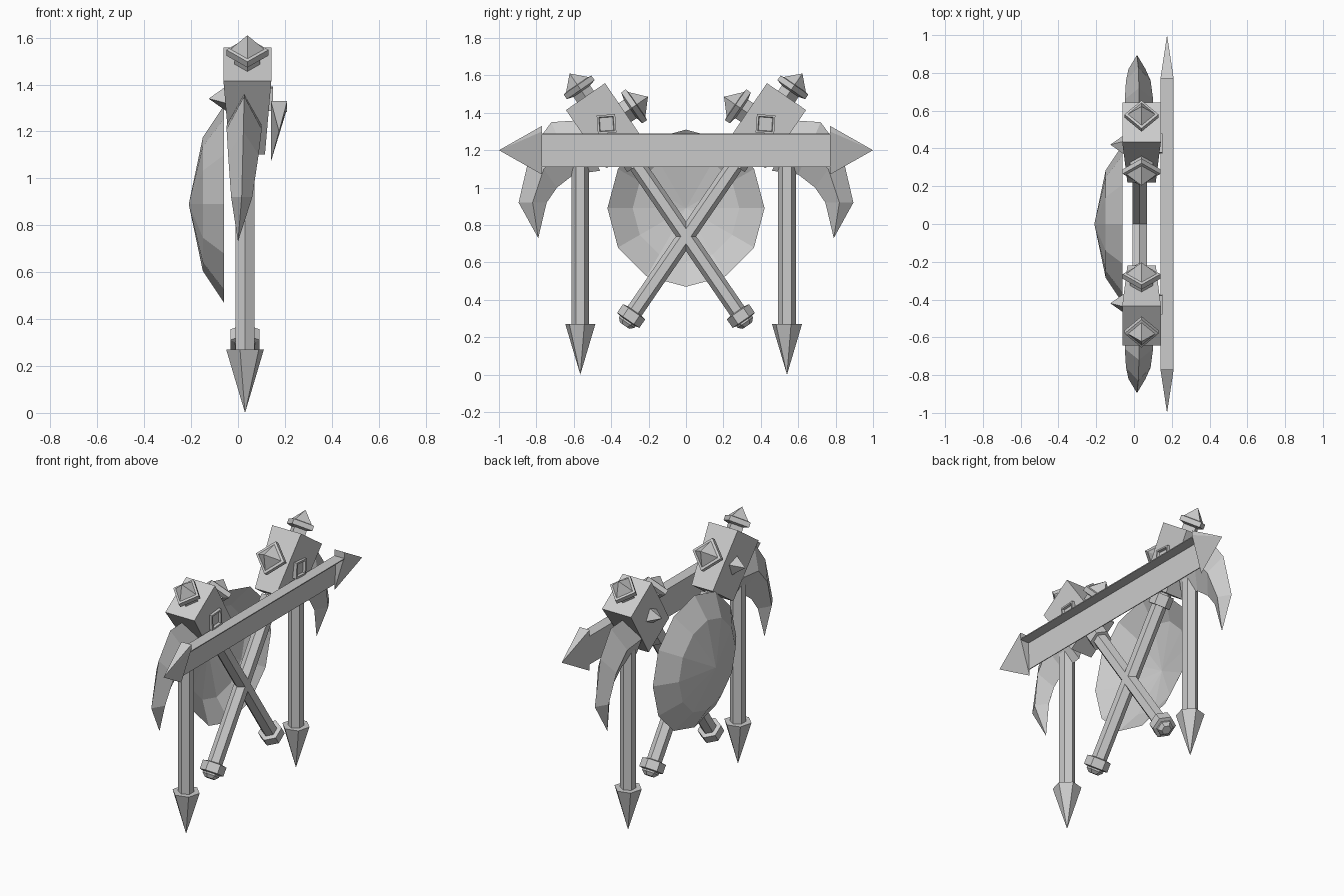
import bpy, bmesh, math
from mathutils import Vector

cube = bpy.data.objects.get("Cube")
if cube:
    bpy.data.objects.remove(cube)

grey = bpy.data.materials.new("plain grey")
grey.use_nodes = True
grey.diffuse_color = (0.6, 0.6, 0.6, 1)
bsdf = next(n for n in grey.node_tree.nodes if n.type == 'BSDF_PRINCIPLED')
bsdf.inputs["Base Color"].default_value = grey.diffuse_color
bsdf.inputs["Roughness"].default_value = 0.8


def loft(name, rings, caps=(True, True), mirror=False):
    """Skin a list of rings; a ring of one point closes to a tip."""
    bm = bmesh.new()
    loops = [[bm.verts.new(p) for p in ring] for ring in rings]
    for a, b in zip(loops, loops[1:]):
        n = max(len(a), len(b))
        for i in range(n):
            j = (i + 1) % n
            quad = [a[i % len(a)], a[j % len(a)], b[j % len(b)], b[i % len(b)]]
            bm.faces.new(list(dict.fromkeys(quad)))
    for loop, cap in zip((loops[0], loops[-1]), caps):
        if cap and len(loop) > 2:
            bm.faces.new(loop)
    bmesh.ops.recalc_face_normals(bm, faces=bm.faces)
    mesh = bpy.data.meshes.new(name)
    bm.to_mesh(mesh)
    bm.free()
    mesh.materials.append(grey)
    obj = bpy.data.objects.new(name, mesh)
    bpy.context.collection.objects.link(obj)
    if mirror:
        mod = obj.modifiers.new("mirror", 'MIRROR')
        mod.use_axis = (False, True, False)
        mod.use_mirror_merge = False
    return obj


def turned(name, origin, axis, profile, sides, phase=0, **kw):
    """Faceted turned shape: profile holds (distance along axis, radius)."""
    origin, axis = Vector(origin), Vector(axis).normalized()
    e1 = Vector((1, 0, 0)) if abs(axis.x) < 0.9 else Vector((0, 1, 0))
    e2 = axis.cross(e1)
    rings = []
    for t, r in profile:
        c = origin + axis * t
        angles = [math.radians(phase + 360 * i / sides) for i in range(sides)]
        rings.append([c + (e1 * math.cos(a) + e2 * math.sin(a)) * r for a in angles]
                     if r else [c])
    return loft(name, rings, **kw)


# Open domed shield
turned("shield", (-0.06, 0, 0.89), (-1, 0, 0),
       [(0, 0.42), (0.09, 0.285), (0.15, 0)], 12, caps=(False, False))

# Crossed hammers, built on one side and mirrored
up = Vector((0, 0.566, 0.824))        # along the handle
side = Vector((0, -0.824, 0.566))     # towards the inner knob
cross = Vector((0.03, 0, 0.74))
turned("handle", cross, up, [(-0.52, 0.045), (0.6, 0.045)], 6, 30, mirror=True)
turned("pommel", cross, up, [(-0.58, 0.03), (-0.56, 0.05), (-0.55, 0.05), (-0.545, 0.072),
                             (-0.49, 0.072), (-0.485, 0.045)], 6, 30, mirror=True)
turned("handle_collar", cross, up, [(0.46, 0.065), (0.53, 0.065)], 6, 30, mirror=True)

centre = Vector((0.04, 0.43, 1.33))
X = Vector((1, 0, 0))


def rect(c, a, b):
    return [c + a + b, c - a + b, c - a - b, c + a - b]


loft("hammer_block", [rect(centre - up * 0.19, X * 0.075, side * 0.125),
                      rect(centre + up * 0.19, X * 0.102, side * 0.127)], mirror=True)

# Faceted knobs on the end and inner side of each block
knob = [(-0.01, 0.06), (0.035, 0.06), (0.045, 0.1), (0.075, 0.1), (0.078, 0.08), (0.15, 0)]
turned("end_knob", centre + up * 0.19, up, [(t, r * 0.9) for t, r in knob], 4, mirror=True)
turned("inner_knob", centre + side * 0.125, side, knob, 4, mirror=True)

# Studs on the broad faces
turned("back_spike", (-0.045, 0.42, 1.34), (-1, 0, 0), [(0, 0.06), (0.08, 0)], 4, 20,
       mirror=True)
turned("square_stud", (0.12, 0.425, 1.34), (1, 0, 0),
       [(0, 0.07), (0.03, 0.07), (0.03, 0.055), (0.015, 0.05)], 4, 41, mirror=True)

# Curved pick: ridge point, inner edge point, half width
pick = [((0.57, 1.36), (0.46, 1.09), 0.075), ((0.72, 1.35), (0.6, 1.07), 0.075),
        ((0.83, 1.2), (0.69, 1.0), 0.065), ((0.895, 0.92), (0.745, 0.92), 0.045)]
rings = []
for (oy, oz), (iy, iz), w in pick:
    my, mz = (oy + iy) / 2, (oz + iz) / 2
    cx = w * 0.35
    rings.append([(cx, oy, oz), (cx + w, my, mz), (cx, iy, iz), (cx - w, my, mz)])
rings.append([(0, 0.79, 0.73)])
loft("pick_blade", rings, mirror=True)

# Hanging arrows
for label, y in (("left", 0.54), ("right", -0.565)):
    turned(label + "_arrow_shaft", (0.03, y, 0.26), (0, 0, 1),
           [(0, 0.047), (0.92, 0.047)], 6, 30)
    turned(label + "_arrow_head", (0.03, y, 0), (0, 0, 1), [(0, 0), (0.27, 0.083)], 6, 15)

# Long bar: upright plate with a top flange, and pointed ends
ends = [[(0.21, y, 1.29), (0.14, y, 1.29), (0.14, y, 1.11), (0.145, y, 1.11),
         (0.148, y, 1.284), (0.21, y, 1.284)] for y in (-0.77, 0.77)]
loft("bar", ends)
loft("bar_point", [[(0.14, 0.77, 1.33), (0.21, 0.77, 1.33), (0.21, 0.77, 1.3),
                    (0.14, 0.77, 1.07)], [(0.175, 1, 1.2)]], mirror=True)
